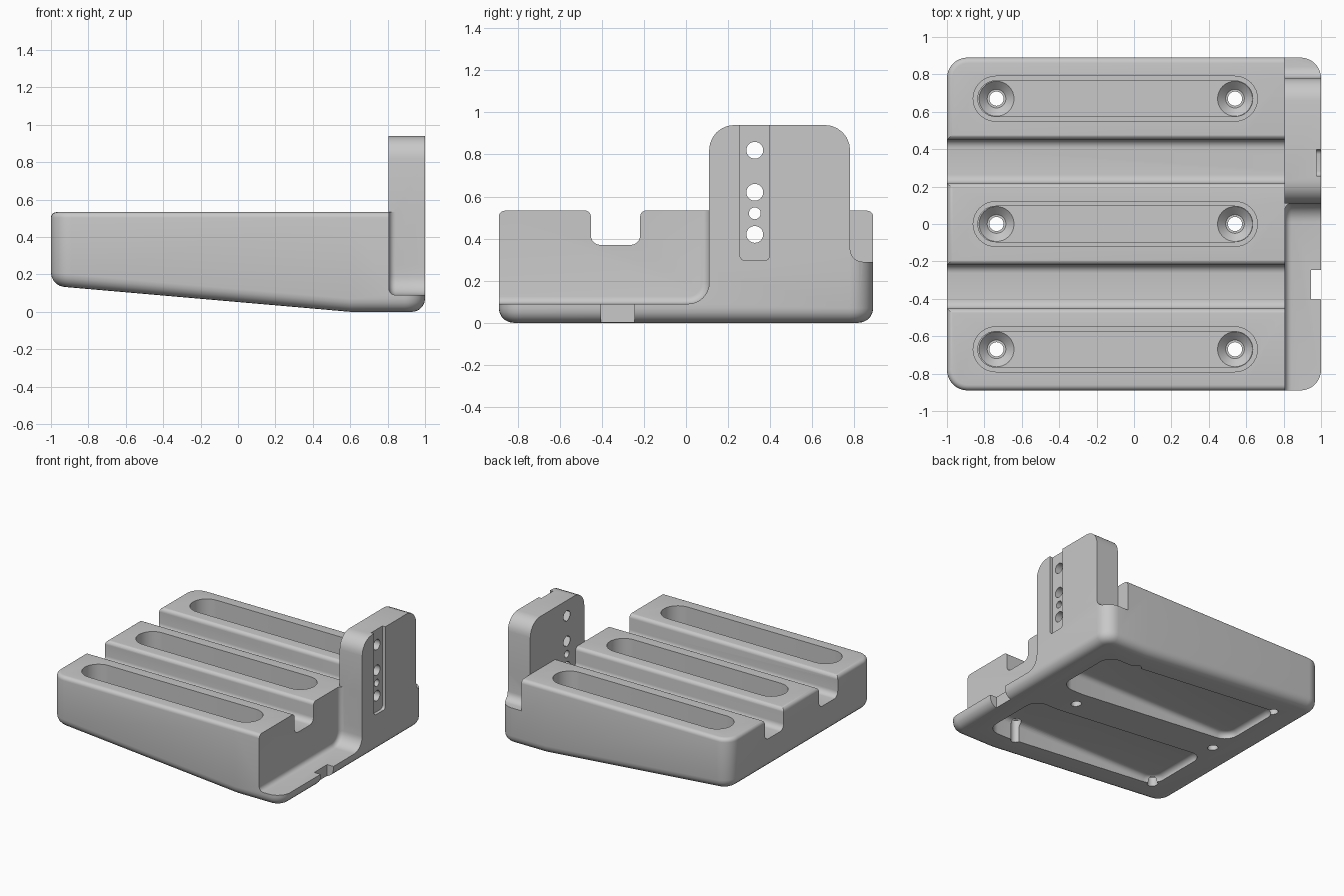
import bpy, bmesh, math
from mathutils import Matrix, Vector

cube = bpy.data.objects.get("Cube")
if cube:
    bpy.data.objects.remove(cube, do_unlink=True)

grey = bpy.data.materials.new("plain grey")
grey.use_nodes = True
grey.diffuse_color = (0.58, 0.58, 0.58, 1)
grey.node_tree.nodes["Principled BSDF"].inputs["Base Color"].default_value = (0.58, 0.58, 0.58, 1)


def make(name, bm):
    bmesh.ops.remove_doubles(bm, verts=bm.verts, dist=1e-5)
    bmesh.ops.recalc_face_normals(bm, faces=bm.faces)
    mesh = bpy.data.meshes.new(name)
    bm.to_mesh(mesh)
    bm.free()
    mesh.materials.append(grey)
    obj = bpy.data.objects.new(name, mesh)
    bpy.context.collection.objects.link(obj)
    return obj


def combine(target, tool, operation="DIFFERENCE"):
    mod = target.modifiers.new("combine", "BOOLEAN")
    mod.operation, mod.solver, mod.object = operation, "EXACT", tool
    graph = bpy.context.evaluated_depsgraph_get()
    mesh = bpy.data.meshes.new_from_object(target.evaluated_get(graph))
    target.modifiers.clear()
    target.data = mesh
    bpy.data.objects.remove(tool, do_unlink=True)


def loft(x0, x1, y0, y1, radius, levels, steps=8):
    """Stack of rounded rectangles, one for each (inset, z)."""
    bm = bmesh.new()
    rings = []
    for inset, z in levels:
        ring = []
        r = max(radius - inset, 0.005)
        ax, bx, ay, by = (x0 + inset + r, x1 - inset - r, y0 + inset + r, y1 - inset - r)
        for i, (cx, cy) in enumerate([(bx, by), (ax, by), (ax, ay), (bx, ay)]):
            for k in range(steps + 1):
                a = (i + k / steps) * math.pi / 2
                ring.append(bm.verts.new((cx + r * math.cos(a), cy + r * math.sin(a), z)))
        rings.append(ring)
    for low, high in zip(rings, rings[1:]):
        for i in range(len(low)):
            j = (i + 1) % len(low)
            bm.faces.new((low[i], low[j], high[j], high[i]))
    bm.faces.new(rings[0])
    bm.faces.new(rings[-1])
    bmesh.ops.remove_doubles(bm, verts=bm.verts, dist=1e-5)
    return bm


def edge_round(r, z, direction, steps=5):
    """Levels of a quarter round that starts at the flat face at z."""
    arc = [i / steps * math.pi / 2 for i in range(steps + 1)]
    return [(r * (1 - math.sin(a)), z + direction * r * (1 - math.cos(a))) for a in arc]


def rounded(corners, steps=6):
    """Outline with a tangent arc at every corner (y, z, radius)."""
    out = []
    for i, (y, z, r) in enumerate(corners):
        p = Vector((y, z))
        if not r:
            out.append(p)
            continue
        u = (Vector(corners[i - 1][:2]) - p).normalized()
        v = (Vector(corners[(i + 1) % len(corners)][:2]) - p).normalized()
        for k in range(steps + 1):
            a = k / steps * math.pi / 2
            out.append(p + u * r * (1 - math.sin(a)) + v * r * (1 - math.cos(a)))
    return out


def prism(name, corners, x0, x1):
    """Outline in y and z, extruded along x."""
    bm = bmesh.new()
    pts = rounded(corners)
    a = [bm.verts.new((x0, *p)) for p in pts]
    b = [bm.verts.new((x1, *p)) for p in pts]
    bm.faces.new(a)
    bm.faces.new(b)
    for i in range(len(pts)):
        j = (i + 1) % len(pts)
        bm.faces.new((a[i], a[j], b[j], b[i]))
    return make(name, bm)


def cone(name, centre, r1, r2, depth, sides=32, along_x=False):
    bm = bmesh.new()
    turn = Matrix.Rotation(math.pi / 2, 4, "Y") if along_x else Matrix()
    bmesh.ops.create_cone(bm, cap_ends=True, segments=sides, radius1=r1, radius2=r2,
                          depth=depth, matrix=Matrix.Translation(centre) @ turn)
    return make(name, bm)


# Wedge body: rounded block whose underside rises towards -x
top = 0.533
bm = loft(-1, 1, -0.89, 0.89, 0.11,
          edge_round(0.07, 0, 1) + edge_round(0.03, top, -1)[::-1])
bmesh.ops.bisect_plane(bm, geom=bm.verts[:] + bm.edges[:] + bm.faces[:],
                       plane_co=(0.6, 0, 0), plane_no=(1, 0, 0))
for v in bm.verts:
    if v.co.z < 0.2:
        v.co.z += max(0, 0.6 - v.co.x) * 0.087
body = make("bracket_body", bm)

# Low ledge in front of the upright, with rounded inner corners
ledge = loft(-1.3, 0.11, 0.09, 0.9, 0.1, edge_round(0.035, 0.807, 1) + [(0, 1.2)])
for v in ledge.verts:
    v.co = v.co.zxy
combine(body, make("ledge_cut", ledge))

# Shoulder behind the upright
combine(body, prism("shoulder_cut", [(0.78, 0.29, 0.06), (1, 0.29, 0), (1, 0.7, 0), (0.78, 0.7, 0)],
                    0.805, 1.2))

# Upright plate
combine(body, prism("upright", [(0.11, 0.25, 0), (0.78, 0.25, 0), (0.78, 0.94, 0.12),
                                (0.11, 0.94, 0.12)], 0.805, 1), "UNION")

# Two channels across the top: the front one runs out, the back one meets the upright
for c, end in ((-0.335, 1.2), (0.335, 0.805)):
    w, lip = 0.117, top + 0.001
    combine(body, prism("channel_cut", [
        (c - 0.16, 0.7, 0), (c - 0.16, lip, 0), (c - w, lip, 0.03), (c - w, 0.37, 0.045),
        (c + w, 0.37, 0.045), (c + w, lip, 0.03), (c + 0.16, lip, 0), (c + 0.16, 0.7, 0)],
        -1.1, end))

# Two shallow hollows in the underside
for s in (-1, 1):
    y0, y1 = sorted((s * 0.14, s * 0.68))
    hollow = loft(-0.76, 0.8, y0, y1, 0.1, [(0, -0.1)] + edge_round(0.04, 0.16, -1)[::-1])
    combine(body, make("hollow_cut", hollow))

# Three long stepped slots, each with two countersunk screw holes
floor = 0.23
for y in (-0.67, 0, 0.67):
    slot = loft(-0.86, 0.66, y - 0.12, y + 0.12, 0.12,
                [(0.025, floor), (0.025, floor + 0.04), (0, floor + 0.04), (0, 0.7)])
    combine(body, make("slot_cut", slot))
    for x in (-0.735, 0.54):
        combine(body, cone("countersink_cut", (x, y, floor - 0.02), 0.05, 0.096, 0.045))
        combine(body, cone("screw_hole_cut", (x, y, 0.2), 0.038, 0.038, 0.6))

# Shallow outer track, bolt holes and nut recesses in the upright
combine(body, prism("track_cut", [(0.257, 0.295, 0.025), (0.397, 0.295, 0.025),
                                  (0.397, 1.1, 0), (0.257, 1.1, 0)], 0.975, 1.1))
for z, r in ((0.82, 0.04), (0.62, 0.04), (0.52, 0.028), (0.42, 0.04)):
    combine(body, cone("bolt_hole_cut", (0.95, 0.327, z), r, r, 0.4, along_x=True))
    if r == 0.04:
        combine(body, cone("nut_cut", (0.845, 0.327, z), 0.07, 0.07, 0.08, 6, True))

# Notch through the ledge edge
combine(body, prism("notch_cut", [(-0.405, -0.1, 0), (-0.245, -0.1, 0),
                                  (-0.245, 0.2, 0), (-0.405, 0.2, 0)], 0.945, 1.1))

# Smooth rounds, crisp edges
body.data.materials.clear()
body.data.materials.append(grey)
bpy.ops.object.select_all(action="DESELECT")
body.select_set(True)
bpy.context.view_layer.objects.active = body
bpy.ops.object.shade_smooth_by_angle(angle=math.radians(30))
